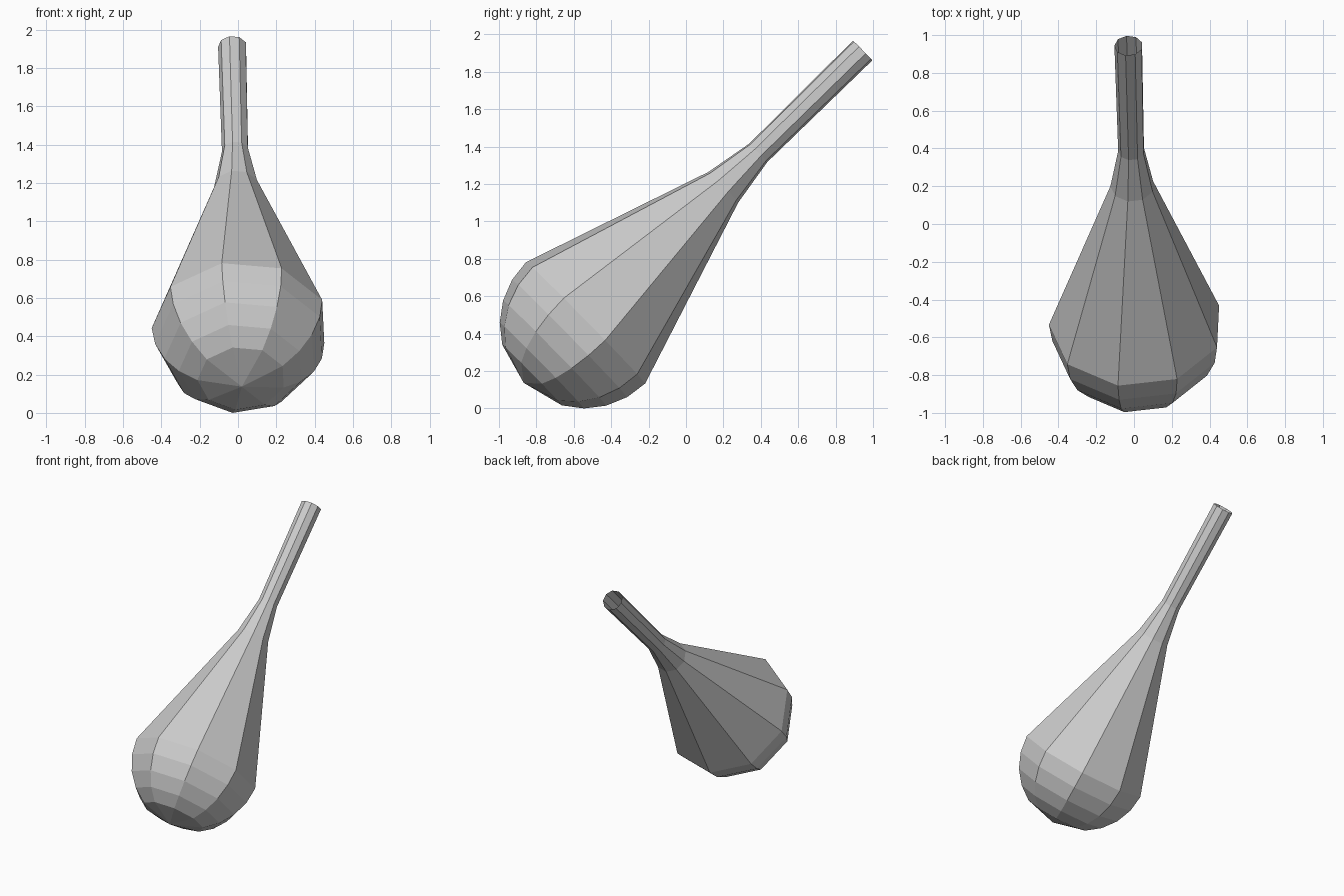
import bpy, bmesh
from math import sin, cos, radians, tau
from mathutils import Vector

if "Cube" in bpy.data.objects:
    bpy.data.objects.remove(bpy.data.objects["Cube"])

SIDES = 9
ROLL = radians(22)
R = 0.462                                  # bulb radius
POLE = Vector((0.015, -0.87, 0.14))        # rounded end
TIP = Vector((-0.034, 0.942, 1.917))       # open end of the handle

# Frame around the tilted axis
axis = (TIP - POLE).normalized()
side = Vector((1, 0, 0))
side = (side - axis * side.dot(axis)).normalized()
up = side.cross(axis)
if up.z < 0:
    up = -up

# Profile: (distance along axis, radius): hemisphere, neck, handle
profile = [(R - R * cos(radians(a)), R * sin(radians(a))) for a in (30, 45, 60, 75, 90)]
profile += [(1.495, 0.116), (1.757, 0.070), ((TIP - POLE).length, 0.075)]

bm = bmesh.new()
pole = bm.verts.new(POLE)
rings = []
for d, r in profile:
    ring = []
    for i in range(SIDES):
        a = ROLL + tau * i / SIDES
        ring.append(bm.verts.new(POLE + axis * d + (side * cos(a) + up * sin(a)) * r))
    rings.append(ring)

# Fan at the rounded end, then quads up to the open tip
for i in range(SIDES):
    j = (i + 1) % SIDES
    bm.faces.new((pole, rings[0][j], rings[0][i]))
    for lo, hi in zip(rings, rings[1:]):
        bm.faces.new((lo[i], lo[j], hi[j], hi[i]))

# Centre on x and y, stand on the ground
lo = [min(v.co[k] for v in bm.verts) for k in range(3)]
hi = [max(v.co[k] for v in bm.verts) for k in range(3)]
shift = Vector((-(lo[0] + hi[0]) / 2, -(lo[1] + hi[1]) / 2, -lo[2]))
bmesh.ops.translate(bm, verts=bm.verts, vec=shift)

# Make the normals face away from the axis
bm.normal_update()
f = pole.link_faces[0]
if f.normal.dot(axis) > 0:
    bmesh.ops.reverse_faces(bm, faces=bm.faces)

mesh = bpy.data.meshes.new("bulb_with_handle")
bm.to_mesh(mesh)
bm.free()
bpy.context.collection.objects.link(bpy.data.objects.new("bulb_with_handle", mesh))
